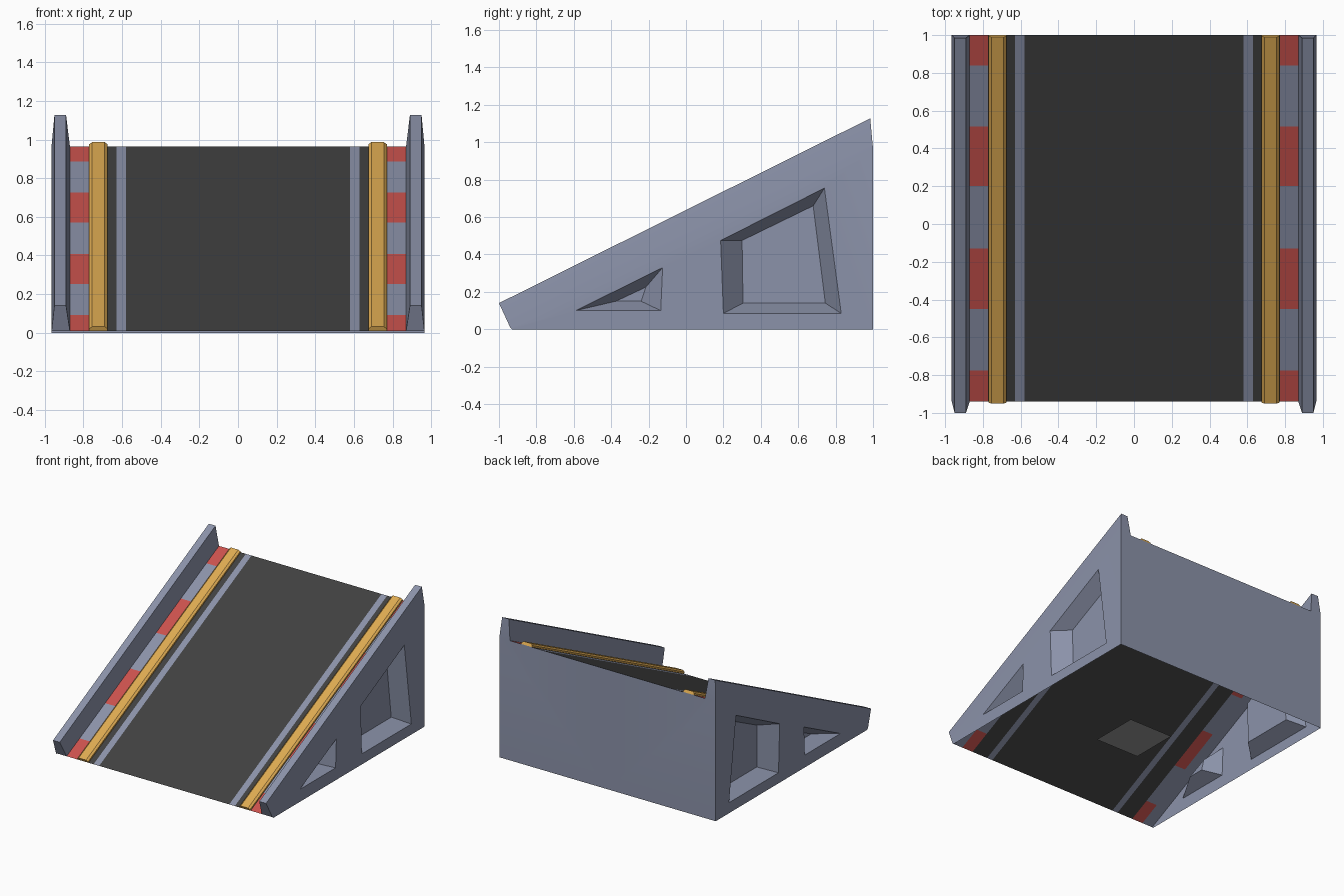
import bpy, bmesh, math
from mathutils import Vector

if "Cube" in bpy.data.objects:
    bpy.data.objects.remove(bpy.data.objects["Cube"])

Y0, Y1, Z0, Z1 = -0.94, 1.0, 0.01, 0.965
SLOPE = (Z1 - Z0) / (Y1 - Y0)
NORMAL = Vector((0, -SLOPE, 1)).normalized()


def material(name, rgb):
    m = bpy.data.materials.new(name)
    m.diffuse_color = (*rgb, 1)
    m.use_nodes = True
    m.node_tree.nodes["Principled BSDF"].inputs["Base Color"].default_value = m.diffuse_color
    return m


DARK = material("dark_track", (0.052, 0.052, 0.052))
GREY = material("blue_grey", (0.26, 0.29, 0.40))
RED = material("red", (0.60, 0.085, 0.075))
YELLOW = material("yellow", (0.74, 0.41, 0.085))
PALE = material("pale_grey", (0.33, 0.33, 0.33))


def finish(bm, name, mats, mirror=False, smooth=False, recalc=True):
    if recalc:
        bmesh.ops.recalc_face_normals(bm, faces=bm.faces)
    me = bpy.data.meshes.new(name)
    bm.to_mesh(me)
    bm.free()
    ob = bpy.data.objects.new(name, me)
    bpy.context.collection.objects.link(ob)
    for m in mats:
        me.materials.append(m)
    if smooth:
        bpy.ops.object.select_all(action='DESELECT')
        ob.select_set(True)
        bpy.context.view_layer.objects.active = ob
        bpy.ops.object.shade_smooth_by_angle(angle=math.radians(30))
    if mirror:
        mod = ob.modifiers.new("mirror", 'MIRROR')
        mod.use_clip = True
    return ob


def on_slope(x, y, h=0.0):
    return Vector((x, y, Z0 + SLOPE * (y - Y0))) + NORMAL * h


# sloping deck: one sheet cut into lanes and bands
bm = bmesh.new()
xs = [-0.965, -0.87, -0.772, -0.63, -0.58, 0.58, 0.63, 0.772, 0.87, 0.965]
ys = [Y0, -0.775, -0.45, -0.13, 0.2, 0.515, 0.84, Y1]
grid = [[bm.verts.new(on_slope(x, y)) for x in xs] for y in ys]
for j in range(len(ys) - 1):
    for i in range(len(xs) - 1):
        f = bm.faces.new((grid[j][i], grid[j][i + 1], grid[j + 1][i + 1], grid[j + 1][i]))
        lane = min(i, 8 - i)
        if lane == 1:                       # red and grey warning bands
            f.material_index = 2 if j % 2 == 0 else 1
        elif lane in (0, 3):                # grey lines
            f.material_index = 1
finish(bm, "deck", [DARK, GREY, RED], recalc=False)

# yellow guide rails with chamfered tops
bm = bmesh.new()
prof = [(0.675, 0), (0.675, 0.012), (0.69, 0.024), (0.755, 0.024), (0.77, 0.012), (0.77, 0)]
ends = [[bm.verts.new(on_slope(x, y, h)) for x, h in prof] for y in (Y0, Y1)]
for i in range(len(prof) - 1):
    bm.faces.new((ends[0][i], ends[0][i + 1], ends[1][i + 1], ends[1][i]))
for e in ends:
    bm.faces.new(e)
finish(bm, "guide_rail", [YELLOW], mirror=True)

# body: side wall with pockets, tapered curb and back plate
bm = bmesh.new()
X = 0.965
v = lambda x, y, z: bm.verts.new((x, y, z))


def loop_edges(vs):
    return [bm.edges.new((vs[i], vs[(i + 1) % len(vs)])) for i in range(len(vs))]


front, top = v(X, Y0, Z0), v(X, Y1, Z1)
foot, toe = v(X, Y1, 0), v(X, Y0 + 0.01, 0)
edges = loop_edges([front, toe, foot, top])

# pockets: (outer opening, inner floor, depth)
pockets = [
    ([(0.185, 0.475), (0.74, 0.755), (0.83, 0.085), (0.2, 0.085)],
     [(0.30, 0.475), (0.68, 0.66), (0.745, 0.14), (0.305, 0.14)], 0.12),
    ([(-0.59, 0.10), (-0.125, 0.33), (-0.135, 0.10)],
     [(-0.375, 0.15), (-0.215, 0.225), (-0.24, 0.15)], 0.11),
]
pairs = []
for outer, inner, d in pockets:
    o = [v(X, *p) for p in outer]
    n = [v(X - d, *p) for p in inner]
    edges += loop_edges(o)
    pairs.append((o, n))
bmesh.ops.triangle_fill(bm, edges=edges, use_beauty=True, normal=(1, 0, 0))
for o, n in pairs:
    for i in range(len(o)):
        k = (i + 1) % len(o)
        bm.faces.new((o[i], o[k], n[k], n[i]))
    bm.faces.new(n)

# curb along the slope
f = [front, v(0.95, -1.0, 0.14), v(0.89, -1.0, 0.14), v(0.87, Y0, Z0)]
b = [top, v(0.95, 0.985, 1.128), v(0.89, 0.985, 1.128), v(0.87, Y1, Z1)]
for i in range(3):
    bm.faces.new((f[i], f[i + 1], b[i + 1], b[i]))
bm.faces.new(f)
bm.faces.new(b)

# back plate half
bm.faces.new((foot, v(0, Y1, 0), v(0, Y1, Z1), b[3], top))
finish(bm, "body", [GREY], mirror=True, smooth=True)

# small plate under the ramp
bm = bmesh.new()
s = 0.195
bm.faces.new([bm.verts.new((x, y, 0)) for x, y in ((-s, -s), (-s, s), (s, s), (s, -s))])
finish(bm, "floor_plate", [PALE], recalc=False)
